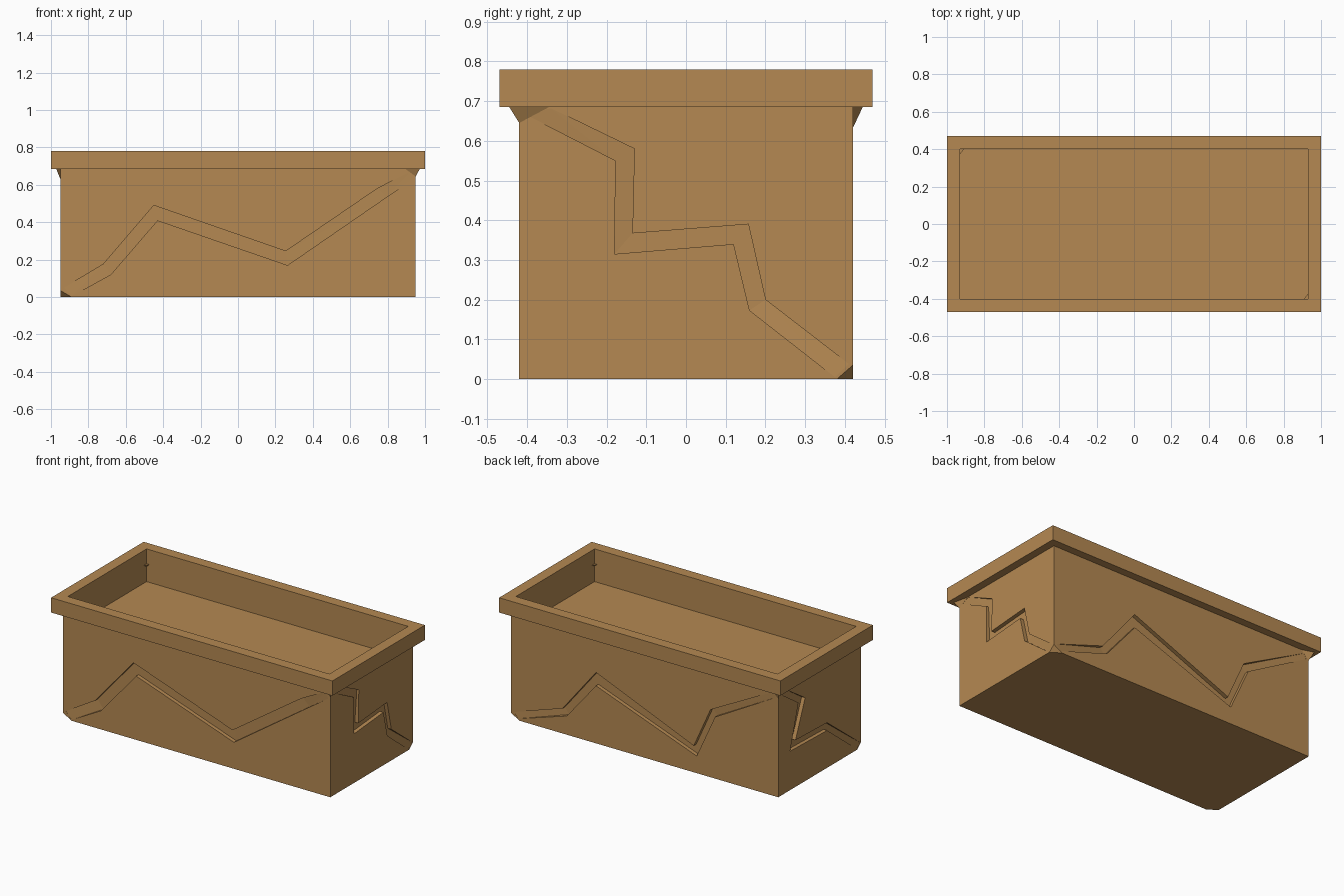
import bpy, bmesh
from mathutils import Vector

if "Cube" in bpy.data.objects:
    bpy.data.objects.remove(bpy.data.objects["Cube"])

wood = bpy.data.materials.new("warm_brown")
wood.diffuse_color = (0.46, 0.25, 0.085, 1)
wood.use_nodes = True
wood.node_tree.nodes["Principled BSDF"].inputs["Base Color"].default_value = wood.diffuse_color


def add_object(name, bm):
    bmesh.ops.recalc_face_normals(bm, faces=bm.faces[:])
    me = bpy.data.meshes.new(name)
    bm.to_mesh(me)
    bm.free()
    me.materials.append(wood)
    ob = bpy.data.objects.new(name, me)
    bpy.context.collection.objects.link(ob)
    return ob


def loft(bm, loops):
    # skin a list of closed vertex loops and cap both ends
    rows = [[bm.verts.new(p) for p in lp] for lp in loops]
    n = len(rows[0])
    for a, b in zip(rows, rows[1:]):
        for i in range(n):
            j = (i + 1) % n
            bm.faces.new((a[i], a[j], b[j], b[i]))
    bm.faces.new(rows[0])
    bm.faces.new(rows[-1])


# Trough: body, overhanging rim and inner pocket as stacked rectangles
HX, HY, RIM = 0.95, 0.42, 0.685
bm = bmesh.new()
loft(bm, [[(sx * x, sy * y, z) for sx, sy in ((-1, -1), (1, -1), (1, 1), (-1, 1))]
          for x, y, z in ((HX, HY, 0), (HX, HY, RIM), (1, 0.47, RIM),
                          (1, 0.47, 0.78), (0.93, 0.40, 0.78), (0.93, 0.40, 0.57))])

# Chipped bottom corners at front left and back right
for s in (-1, 1):
    a, b, c = (Vector(p) for p in ((s * 0.89, s * HY, 0), (s * HX, s * 0.38, 0), (s * HX, s * HY, 0.035)))
    no = (b - a).cross(c - a).normalized()
    if no.dot(Vector((s * HX, s * HY, 0)) - a) < 0:
        no.negate()
    bmesh.ops.bisect_plane(bm, geom=bm.verts[:] + bm.edges[:] + bm.faces[:], dist=1e-5,
                           plane_co=a, plane_no=no, clear_outer=True)
    bmesh.ops.holes_fill(bm, edges=[e for e in bm.edges if e.is_boundary], sides=0)
trough = add_object("planter_trough", bm)

# Zigzag cracks: (upper u, upper z, lower u, lower z) along each side
CRACKS = {
    "front": (Vector((1, 0, 0)), Vector((0, -HY, 0)), [
        (-0.93, 0.05, -0.89, 0.005), (-0.72, 0.175, -0.68, 0.12), (-0.45, 0.49, -0.43, 0.41),
        (0.255, 0.245, 0.265, 0.17), (0.745, 0.58, 0.795, 0.535), (0.92, 0.67, 0.935, 0.63)]),
    "right": (Vector((0, 1, 0)), Vector((HX, 0, 0)), [
        (-0.34, 0.682, -0.405, 0.667), (-0.13, 0.58, -0.177, 0.55), (-0.135, 0.367, -0.18, 0.315),
        (0.157, 0.39, 0.12, 0.34), (0.20, 0.20, 0.16, 0.173), (0.41, 0.038, 0.375, 0.005)]),
    "back": (Vector((1, 0, 0)), Vector((0, HY, 0)), [
        (0.93, 0.045, 0.90, 0.01), (0.584, 0.16, 0.554, 0.12), (0.346, 0.455, 0.346, 0.37),
        (-0.349, 0.17, -0.37, 0.11), (-0.468, 0.434, -0.50, 0.395), (-0.92, 0.67, -0.93, 0.635)]),
    "left": (Vector((0, 1, 0)), Vector((-HX, 0, 0)), [
        (0.37, 0.68, 0.40, 0.655), (0.147, 0.535, 0.215, 0.53), (0.245, 0.30, 0.30, 0.25),
        (-0.076, 0.29, -0.076, 0.24), (-0.41, 0.035, -0.38, 0.005)]),
}
cutters = []
for side, (axis, face, pts) in CRACKS.items():
    n = face.normalized()
    loops = []
    for i, (u1, z1, u2, z2) in enumerate(pts):
        d = 0.001 if i in (0, len(pts) - 1) else 0.018 if max(z1, z2) > 0.56 else 0.025
        d = min(d, 0.014) if z1 > 0.56 else d          # shallower beside the pocket
        p, q = (axis * u + face + Vector((0, 0, z)) for u, z in ((u1, z1), (u2, z2)))
        loops.append([p + n * 0.02, q + n * 0.02, q - n * d, p - n * d])
    bm = bmesh.new()
    loft(bm, loops)
    bmesh.ops.triangulate(bm, faces=bm.faces[:])
    cut = add_object(side + "_crack_cutter", bm)
    cut.hide_render = True
    cutters.append(cut)
    mod = trough.modifiers.new(side + "_crack", 'BOOLEAN')
    mod.operation, mod.solver, mod.object = 'DIFFERENCE', 'EXACT', cut

# Bake the cracks and drop the cutters
bpy.context.view_layer.update()
deps = bpy.context.evaluated_depsgraph_get()
baked = bpy.data.meshes.new_from_object(trough.evaluated_get(deps))
trough.modifiers.clear()
trough.data = baked
for cut in cutters:
    bpy.data.objects.remove(cut)

# Splinters flaring under the rim at front right and back left
for s, name in ((1, "front_right_splinter"), (-1, "back_left_splinter")):
    bm = bmesh.new()
    low = 0.645 if s > 0 else 0.632
    for x, y, z in ((HX, -HY, low), (0.895, -HY, RIM), (HX, -0.345, RIM),
                    (0.972, -0.445, RIM), (0.93, -0.40, RIM)):
        bm.verts.new((s * x, s * y, z))
    bmesh.ops.convex_hull(bm, input=bm.verts[:])
    add_object(name, bm)
